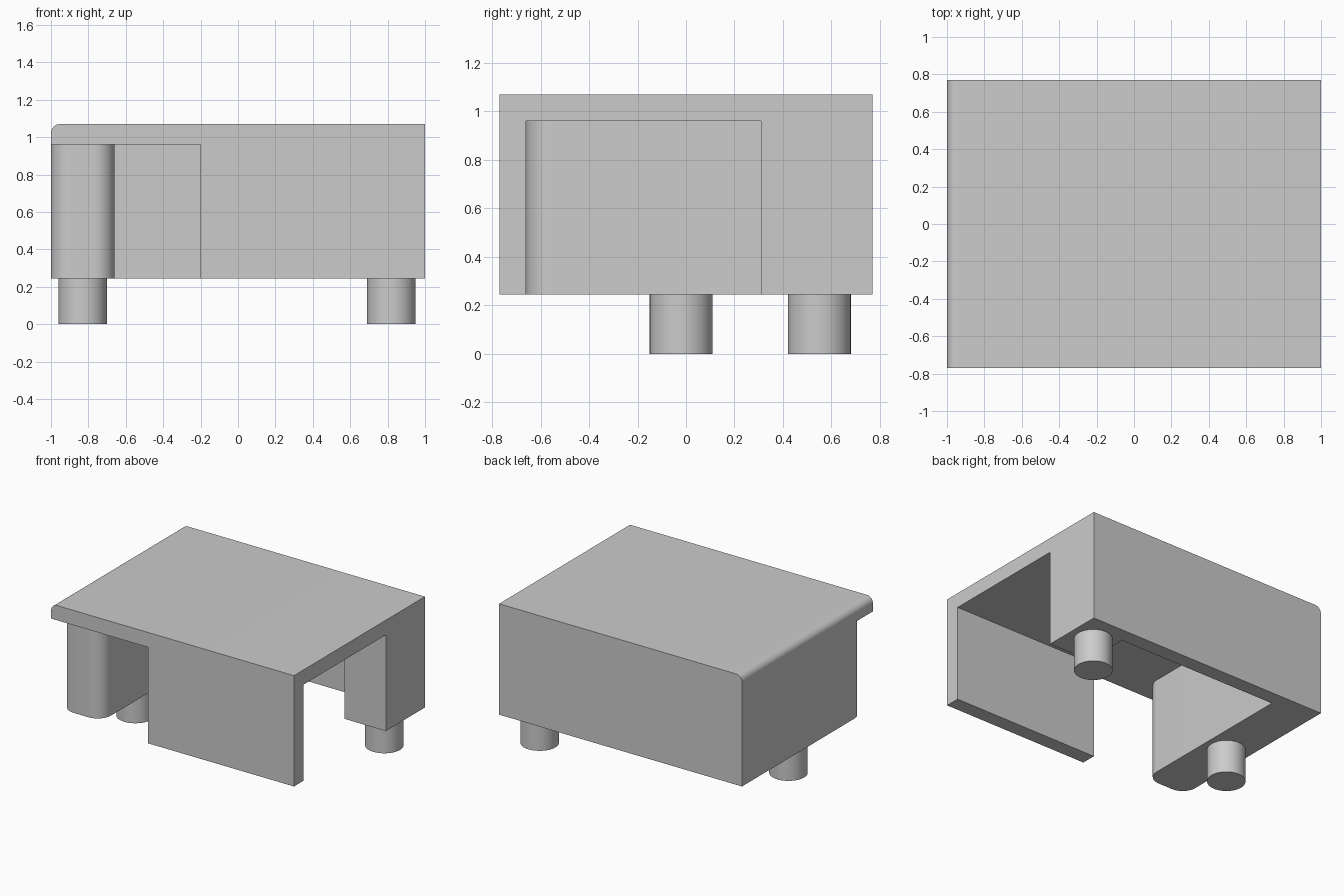
import bpy
from math import sin, cos, pi
from mathutils import Vector

cube = bpy.data.objects.get("Cube")
if cube:
    bpy.data.objects.remove(cube, do_unlink=True)

HALF_Y, BASE, CEILING, TOP = 0.77, 0.245, 0.96, 1.07
WALL, SIDE, ROUND = 0.11, 0.34, 0.11
INNER_X, INNER_Y = 1 - SIDE, HALF_Y - WALL

grey = bpy.data.materials.new("plain grey")
grey.use_nodes = True
colour = (0.6, 0.6, 0.6, 1)
grey.diffuse_color = colour
grey.node_tree.nodes["Principled BSDF"].inputs["Base Color"].default_value = colour


def arc(cx, cy, radius, start, end, steps=12):
    """Points along an arc, angles in quarter turns."""
    angles = [(start + (end - start) * i / steps) * pi / 2 for i in range(steps + 1)]
    return [(cx + radius * cos(a), cy + radius * sin(a)) for a in angles]


def prism(name, outline, place, sweep):
    """Closed outline, placed in space and swept along a vector."""
    n = len(outline)
    low = [Vector(place(a, b)) for a, b in outline]
    verts = low + [v + Vector(sweep) for v in low]
    faces = [list(range(n))[::-1], list(range(n, 2 * n))]
    faces += [[i, (i + 1) % n, n + (i + 1) % n, n + i] for i in range(n)]
    mesh = bpy.data.meshes.new(name)
    mesh.from_pydata(verts, [], faces)
    mesh.materials.append(grey)
    obj = bpy.data.objects.new(name, mesh)
    bpy.context.collection.objects.link(obj)
    activate(obj)
    bpy.ops.object.mode_set(mode='EDIT')
    bpy.ops.mesh.select_all(action='SELECT')
    bpy.ops.mesh.normals_make_consistent(inside=False)
    bpy.ops.object.mode_set(mode='OBJECT')
    return obj


def activate(obj):
    bpy.ops.object.select_all(action='DESELECT')
    obj.select_set(True)
    bpy.context.view_layer.objects.active = obj


# Body block with one rounded upper edge
edge = 0.05
section = [(-1, BASE), (1, BASE), (1, TOP)] + arc(-1 + edge, TOP - edge, edge, 1, 2)
body = prism("table_body", section, lambda x, z: (x, -HALF_Y, z), (0, 2 * HALF_Y, 0))

# Cavity plan: leaves a front panel, back wall, corner post and round-ended side wall
end_y = -INNER_Y + ROUND
plan = [(-0.2, -1), (-0.2, -INNER_Y), (1.2, -INNER_Y), (1.2, 0.31),
        (INNER_X, 0.31), (INNER_X, INNER_Y), (-INNER_X, INNER_Y)]
plan += arc(-INNER_X - ROUND, end_y, ROUND, 0, -1)
plan += arc(-1 + ROUND, end_y, ROUND, -1, -2)
plan += [(-1.2, end_y), (-1.2, -1)]
cutter = prism("cavity_cutter", plan, lambda x, y: (x, y, 0), (0, 0, CEILING))

cut = body.modifiers.new("cavity", 'BOOLEAN')
cut.operation = 'DIFFERENCE'
cut.solver = 'EXACT'
cut.object = cutter
activate(body)
bpy.ops.object.modifier_apply(modifier=cut.name)
bpy.data.objects.remove(cutter, do_unlink=True)
bpy.ops.object.shade_smooth_by_angle(angle=pi / 6)

# Round feet
for name, x, y in (("right_foot", -0.83, -0.02), ("left_foot", 0.82, 0.55)):
    bpy.ops.mesh.primitive_cylinder_add(vertices=48, radius=0.13, depth=BASE,
                                        location=(x, y, BASE / 2))
    foot = bpy.context.object
    foot.name = name
    foot.data.materials.append(grey)
    bpy.ops.object.shade_smooth_by_angle(angle=pi / 6)
